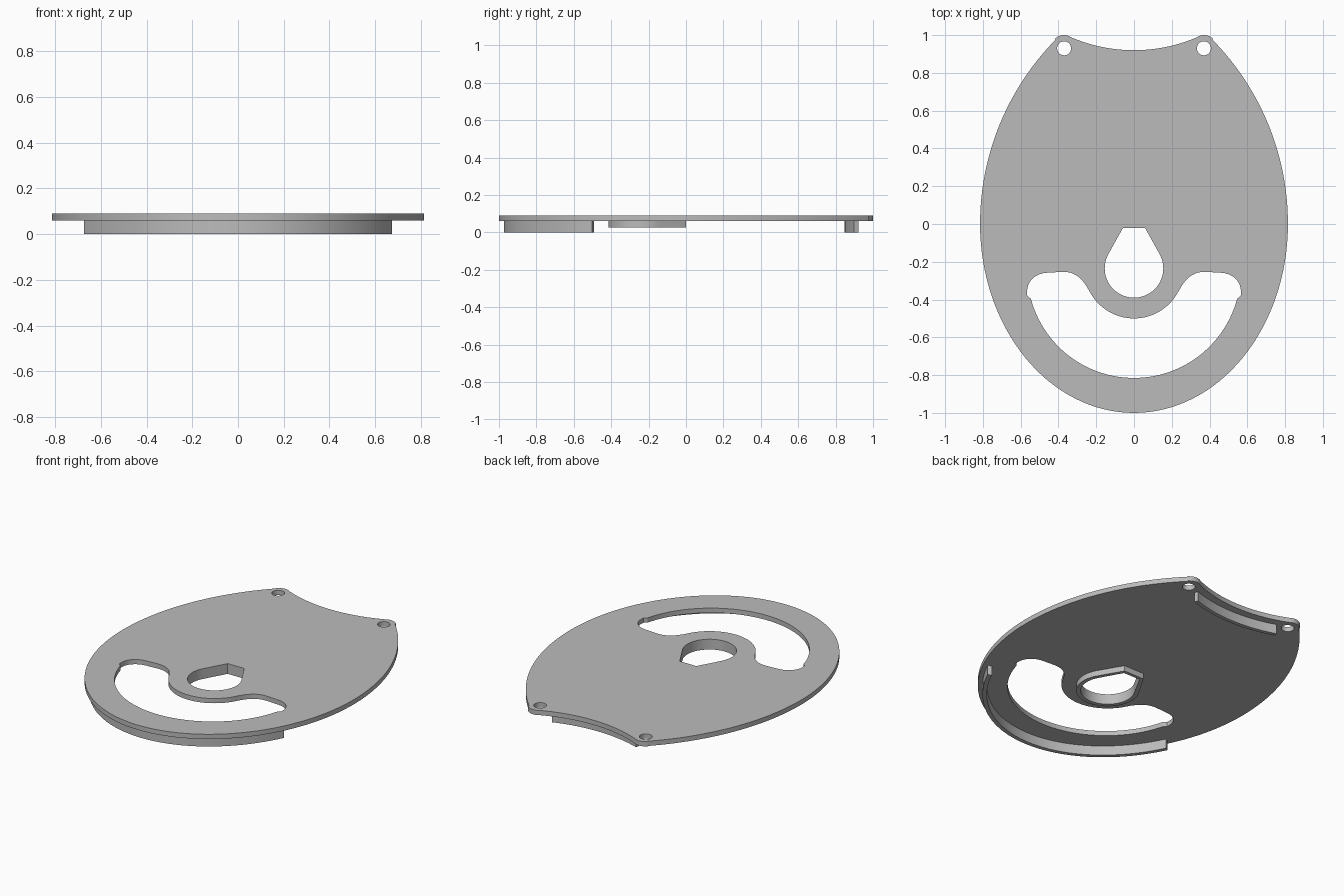
import bpy, bmesh
from math import sin, cos, pi, radians, hypot

old = bpy.data.objects.get("Cube")
if old:
    bpy.data.objects.remove(old, do_unlink=True)

grey = bpy.data.materials.new("plain grey")
grey.use_nodes = True
grey.diffuse_color = (0.5, 0.5, 0.5, 1)
grey.node_tree.nodes["Principled BSDF"].inputs["Base Color"].default_value = (0.5, 0.5, 0.5, 1)


def arc(cx, cy, r, a0, a1, n=16):
    angles = [radians(a0 + (a1 - a0) * i / n) for i in range(n + 1)]
    return [(cx + r * cos(a), cy + r * sin(a)) for a in angles]


def bezier(p, q, r, s, n=10):
    pts = []
    for i in range(n + 1):
        t = i / n
        u = 1 - t
        pts.append(tuple(u**3 * a + 3 * u * u * t * b + 3 * u * t * t * c + t**3 * d
                         for a, b, c, d in zip(p, q, r, s)))
    return pts


def egg(inset, a0, a1, n=32):
    """Arc of the rounded front end, moved inward along its normal."""
    pts = []
    for i in range(n + 1):
        t = radians(a0 + (a1 - a0) * i / n)
        nx, ny = cos(t) / WIDTH, sin(t)
        k = inset / hypot(nx, ny)
        pts.append((WIDTH * cos(t) - k * nx, sin(t) - k * ny))
    return pts


def mirrored(half):
    """Close a right-hand half outline across x = 0."""
    return half + [(-x, y) for x, y in reversed(half) if x > 1e-4]


def slab(name, loops, z0, z1):
    """Extrude an outline, with any further loops as holes."""
    curve = bpy.data.curves.new(name, "CURVE")
    curve.dimensions = "2D"
    curve.fill_mode = "BOTH"
    curve.extrude = (z1 - z0) / 2
    for loop in loops:
        clean = [p for i, p in enumerate(loop)
                 if hypot(p[0] - loop[i - 1][0], p[1] - loop[i - 1][1]) > 1e-4]
        spline = curve.splines.new("POLY")
        spline.points.add(len(clean) - 1)
        for point, (x, y) in zip(spline.points, clean):
            point.co = (x, y, 0, 1)
        spline.use_cyclic_u = True
    obj = bpy.data.objects.new(name, curve)
    bpy.context.collection.objects.link(obj)
    bpy.ops.object.select_all(action="DESELECT")
    obj.select_set(True)
    bpy.context.view_layer.objects.active = obj
    bpy.ops.object.convert(target="MESH")
    obj = bpy.context.view_layer.objects.active
    bm = bmesh.new()
    bm.from_mesh(obj.data)
    bmesh.ops.remove_doubles(bm, verts=bm.verts, dist=1e-5)
    bmesh.ops.translate(bm, verts=bm.verts, vec=(0, 0, (z0 + z1) / 2))
    bmesh.ops.recalc_face_normals(bm, faces=bm.faces)
    bm.to_mesh(obj.data)
    bm.free()
    obj.data.materials.clear()
    obj.data.materials.append(grey)
    bpy.ops.object.shade_smooth_by_angle(angle=radians(30))
    return obj


WIDTH = 0.815
BOTTOM, TOP = 0.06, 0.09
HUB_Y = -0.235
NOTCH_Y, NOTCH_R = 1.765, 0.845

# Plate outline: rounded front, long side arc, horn, concave back edge
outline = mirrored(egg(0, -90, 0)
                   + arc(WIDTH - 1.391, 0, 1.391, 0, 44.6, 32)[1:]
                   + arc(0.37, 0.93, 0.07, 44.6, 113.9)
                   + arc(0, NOTCH_Y, NOTCH_R, -66.1, -90))

# Crescent window
crescent = mirrored(arc(0, HUB_Y, 0.265, -90, -28)
                    + bezier((0.234, -0.36), (0.27, -0.29), (0.31, -0.253), (0.375, -0.253))
                    + bezier((0.46, -0.258), (0.53, -0.262), (0.575, -0.31), (0.565, -0.38))
                    + arc(0, -0.25, 0.565, -15, -90, 32))

# Teardrop hole and its collar
teardrop = mirrored(arc(0, HUB_Y, 0.155, -90, 29, 24) + [(0.058, -0.02)])
collar_edge = mirrored(arc(0, HUB_Y, 0.18, -90, 29, 24) + [(0.071, 0)])

# Round holes in the horns
holes = [arc(s * 0.37, 0.93, 0.037, 0, 348.75, 31) for s in (-1, 1)]

slab("plate", [outline, crescent, teardrop] + holes, BOTTOM, TOP)
slab("teardrop_collar", [collar_edge, teardrop], 0.025, BOTTOM)

# Ribs beneath the front and back edges
slab("front_rib", [mirrored(egg(0.027, -90, -31) + egg(0.052, -31, -90))], 0, BOTTOM)
slab("back_rib", [mirrored(arc(0, NOTCH_Y, 0.917, -90, -70.8)
                           + arc(0, NOTCH_Y, 0.893, -70.8, -90))], 0, BOTTOM)
